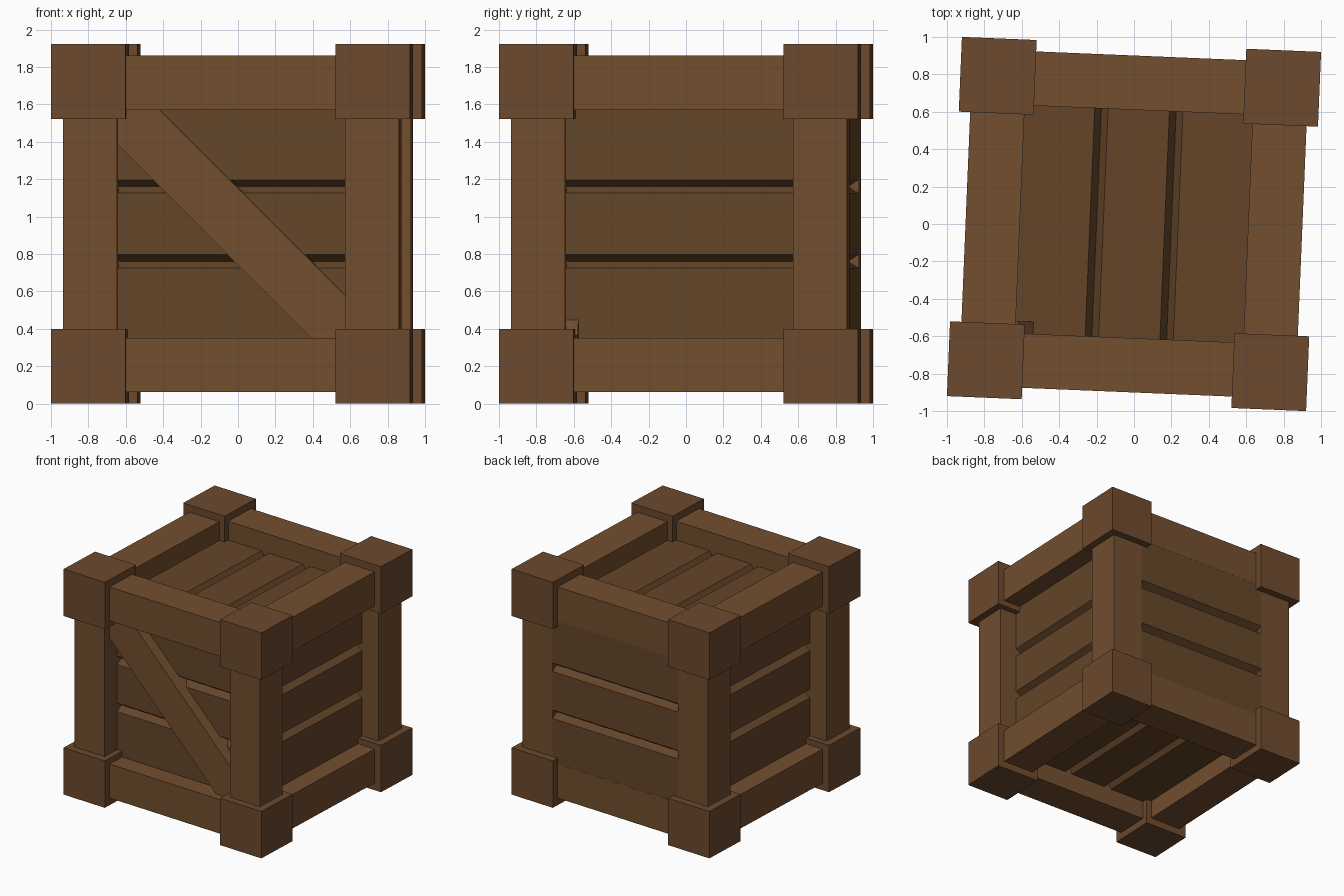
import bpy, bmesh
from math import radians
from mathutils import Matrix, Vector

if "Cube" in bpy.data.objects:
    bpy.data.objects.remove(bpy.data.objects["Cube"])

H = 0.961                      # half size of the crate
BLOCK = 0.40                   # corner block size
BEAM = 0.29                    # beam thickness
BC = 0.90 - BEAM / 2           # beam centre line
WORLD = Matrix.Translation((0, 0, H)) @ Matrix.Rotation(radians(-2.39), 4, 'Z')


def material(name, color):
    m = bpy.data.materials.new(name)
    m.diffuse_color = (*color, 1)
    m.use_nodes = True
    m.node_tree.nodes["Principled BSDF"].inputs["Base Color"].default_value = m.diffuse_color
    return m


BEAM_MAT = material("beam_wood", (0.168, 0.077, 0.028))
PLANK_MAT = material("plank_wood", (0.128, 0.060, 0.022))
BLOCK_MAT = material("block_wood", (0.150, 0.067, 0.027))


def finish(name, bm, local, mat):
    bmesh.ops.recalc_face_normals(bm, faces=bm.faces)
    bm.transform(WORLD @ local)
    me = bpy.data.meshes.new(name)
    bm.to_mesh(me)
    bm.free()
    me.materials.append(mat)
    bpy.context.collection.objects.link(bpy.data.objects.new(name, me))


def box(name, center, size, mat, rot=Matrix()):
    bm = bmesh.new()
    bmesh.ops.create_cube(bm, size=1)
    bm.transform(Matrix.Diagonal((*size, 1)))
    finish(name, bm, Matrix.Translation(center) @ rot, mat)


def panel(name, normal, across, dist, half):
    """Three planks with V grooves: a profile extruded along the planks."""
    g, d = 0.036, 0.055
    prof = [(-half, 0)]
    for c in (-0.2, 0.2):
        prof += [(c - g, 0), (c, -d), (c + g, 0)]
    prof += [(half, 0), (half, -0.1), (-half, -0.1)]
    bm = bmesh.new()
    face = bm.faces.new([bm.verts.new((u, -half, w)) for u, w in prof])
    ext = bmesh.ops.extrude_face_region(bm, geom=[face])
    bmesh.ops.translate(bm, vec=(0, 2 * half, 0),
                        verts=[v for v in ext["geom"] if isinstance(v, bmesh.types.BMVert)])
    n, u = Vector(normal), Vector(across)
    rot = Matrix((u, n.cross(u), n)).transposed().to_4x4()
    finish(name, bm, Matrix.Translation(n * dist) @ rot, PLANK_MAT)


# Corner blocks
c = H - BLOCK / 2
for x in (-1, 1):
    for y in (-1, 1):
        for z in (-1, 1):
            box("corner_block", (x * c, y * c, z * c), (BLOCK,) * 3, BLOCK_MAT)

# Twelve edge beams, ends set into the blocks
for axis, part in enumerate(("cross_beam", "side_beam", "corner_post")):
    for a in (-1, 1):
        for b in (-1, 1):
            center = [a * BC, b * BC]
            center.insert(axis, 0)
            size = [BEAM, BEAM]
            size.insert(axis, 1.2)
            box(part, center, size, BEAM_MAT)

# Plank panels: recessed on five sides, flush at the back
panel("front_planks", (0, -1, 0), (0, 0, 1), 0.74, 0.70)
panel("right_planks", (1, 0, 0), (0, 0, 1), 0.74, 0.70)
panel("left_planks", (-1, 0, 0), (0, 0, 1), 0.74, 0.70)
panel("top_planks", (0, 0, 1), (1, 0, 0), 0.74, 0.70)
panel("bottom_planks", (0, 0, -1), (1, 0, 0), 0.74, 0.70)
panel("back_planks", (0, 1, 0), (0, 0, 1), 0.899, 0.62)

# Diagonal brace on the front
box("diagonal_brace", (0.01, -0.69, 0.01), (2.0, BEAM, BEAM), BEAM_MAT,
    Matrix.Rotation(radians(45), 4, 'Y'))
